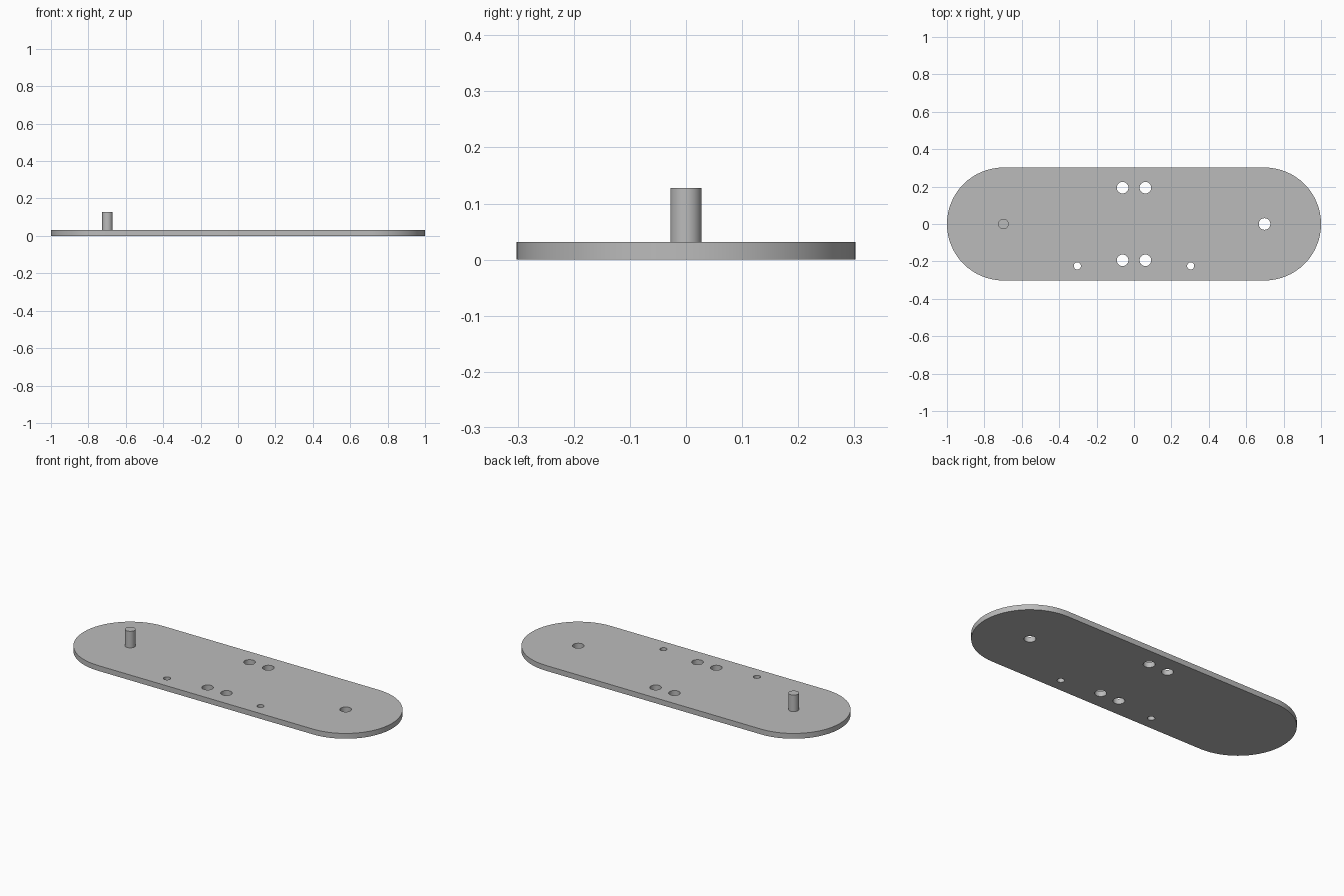
import bpy
import bmesh
from math import pi, cos, sin, radians
from mathutils import Matrix

cube = bpy.data.objects.get("Cube")
if cube:
    bpy.data.objects.remove(cube, do_unlink=True)

END_X, END_R = 0.698, 0.302      # centres and radius of the rounded ends
THICK, PIN_TOP = 0.031, 0.128
SEGMENTS = 32

grey = bpy.data.materials.new("light_grey")
grey.use_nodes = True
colour = (0.5, 0.5, 0.5, 1)
grey.diffuse_color = colour
grey.node_tree.nodes["Principled BSDF"].inputs["Base Color"].default_value = colour


def make_object(name, bm):
    bmesh.ops.recalc_face_normals(bm, faces=bm.faces)
    mesh = bpy.data.meshes.new(name)
    bm.to_mesh(mesh)
    bm.free()
    mesh.materials.append(grey)
    obj = bpy.data.objects.new(name, mesh)
    bpy.context.collection.objects.link(obj)
    return obj


def add_cylinder(bm, x, y, radius, bottom, top):
    bmesh.ops.create_cone(bm, cap_ends=True, segments=SEGMENTS, radius1=radius,
                          radius2=radius, depth=top - bottom,
                          matrix=Matrix.Translation((x, y, (bottom + top) / 2)))


def smooth(obj):
    bpy.ops.object.select_all(action="DESELECT")
    obj.select_set(True)
    bpy.context.view_layer.objects.active = obj
    bpy.ops.object.shade_smooth_by_angle(angle=radians(30))


# Plate: a slot-shaped outline, extruded upwards
bm = bmesh.new()
outline = []
for side in (1, -1):
    for i in range(SEGMENTS + 1):
        a = -pi / 2 + pi * i / SEGMENTS
        outline.append(bm.verts.new((side * (END_X + END_R * cos(a)),
                                     side * END_R * sin(a), 0)))
base = bm.faces.new(outline)
raised = bmesh.ops.extrude_face_region(bm, geom=[base], use_keep_orig=True)
bmesh.ops.translate(bm, vec=(0, 0, THICK),
                    verts=[v for v in raised["geom"] if isinstance(v, bmesh.types.BMVert)])
plate = make_object("plate", bm)

# Holes: four in the middle, one at the left end, two small ones at the front
bm = bmesh.new()
holes = [(END_X, 0, 0.031)]
for s in (1, -1):
    holes += [(s * 0.061, 0.194, 0.031), (s * 0.061, -0.194, 0.031), (s * 0.303, -0.224, 0.019)]
for x, y, radius in holes:
    add_cylinder(bm, x, y, radius, -THICK, 2 * THICK)
cutter = make_object("hole_cutter", bm)
cutter.hide_render = True

drill = plate.modifiers.new("holes", "BOOLEAN")
drill.operation = "DIFFERENCE"
drill.solver = "EXACT"
drill.object = cutter
bpy.context.view_layer.objects.active = plate
bpy.ops.object.modifier_apply(modifier=drill.name)
bpy.data.objects.remove(cutter, do_unlink=True)
smooth(plate)

# Pin standing on the right end
bm = bmesh.new()
add_cylinder(bm, -END_X, 0, 0.028, THICK / 2, PIN_TOP)
smooth(make_object("pin", bm))
